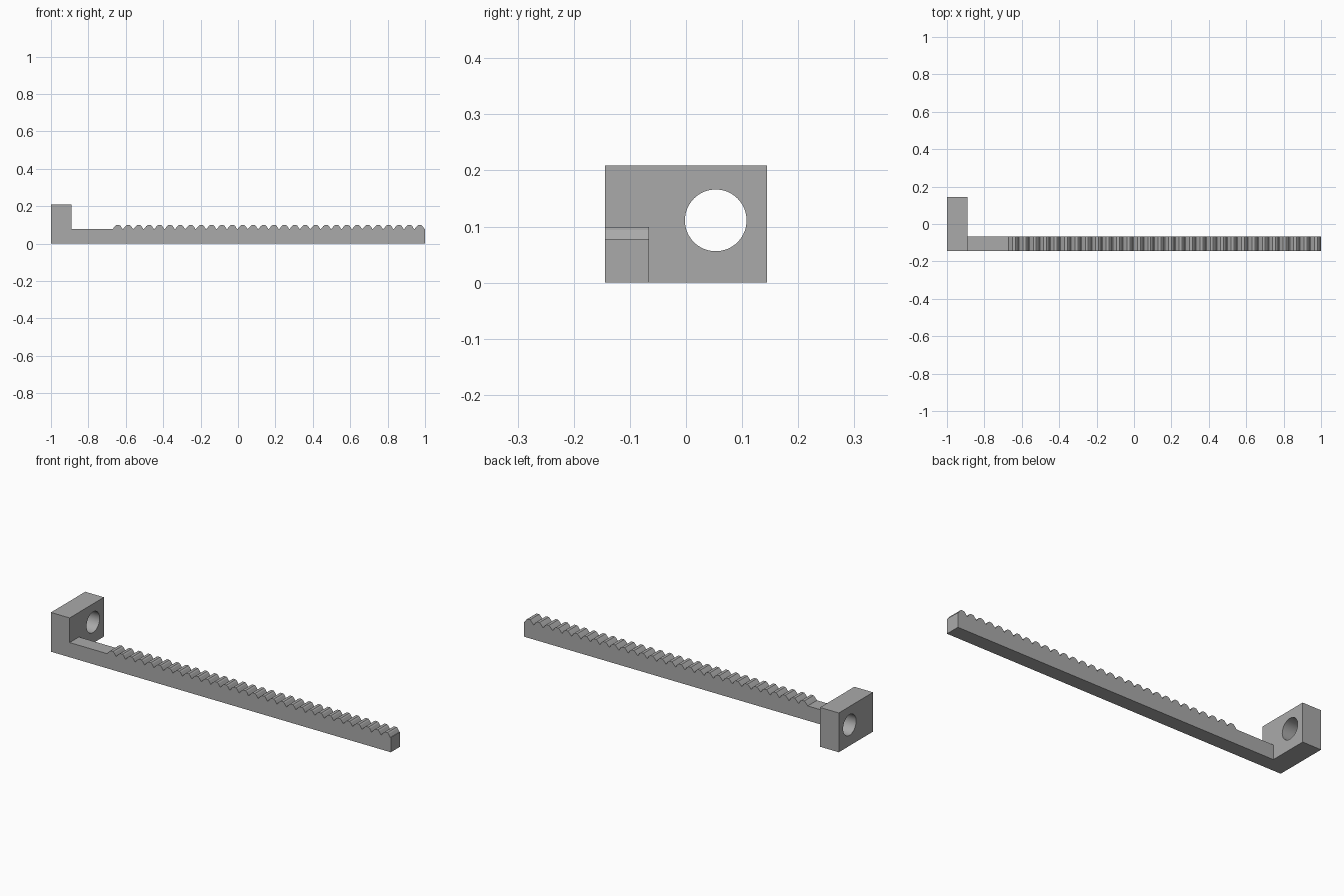
import bpy, bmesh, math
from mathutils import Matrix, Vector

cube = bpy.data.objects.get("Cube")
if cube:
    bpy.data.objects.remove(cube, do_unlink=True)

grey = bpy.data.materials.new("plain grey")
grey.use_nodes = True
colour = (0.4, 0.4, 0.4, 1)
grey.diffuse_color = colour
grey.node_tree.nodes["Principled BSDF"].inputs["Base Color"].default_value = colour

FRONT, BACK = -0.144, 0.144
BAR_BACK = -0.066
ROOT, TIP = 0.078, 0.099


def add_object(name, bm):
    bmesh.ops.recalc_face_normals(bm, faces=bm.faces)
    mesh = bpy.data.meshes.new(name)
    bm.to_mesh(mesh)
    bm.free()
    mesh.materials.append(grey)
    obj = bpy.data.objects.new(name, mesh)
    bpy.context.collection.objects.link(obj)
    return obj


def extrude_profile(name, points, y0, y1):
    bm = bmesh.new()
    face = bm.faces.new([bm.verts.new((x, y0, z)) for x, z in points])
    new = bmesh.ops.extrude_face_region(bm, geom=[face])["geom"]
    verts = [v for v in new if isinstance(v, bmesh.types.BMVert)]
    bmesh.ops.translate(bm, verts=verts, vec=Vector((0, y1 - y0, 0)))
    return add_object(name, bm)


# Toothed bar, ending inside the block
TEETH, START = 30, -0.67
pitch = (1 - START) / TEETH
tooth = [(0, 0), (0.24, 0.75), (0.36, 1), (0.64, 1), (0.76, 0.75), (0.94, 0)]
outline = [(-0.95, 0), (-0.95, ROOT)]
for i in range(TEETH):
    outline += [(START + (i + t) * pitch, ROOT + h * (TIP - ROOT)) for t, h in tooth]
outline += [(1, ROOT), (1, 0)]
rack = extrude_profile("toothed_bar", outline, FRONT, BAR_BACK)

# End block
body = extrude_profile("rack_with_end_block",
                       [(-1, 0), (-1, 0.209), (-0.89, 0.209), (-0.89, 0)], FRONT, BACK)

# Round bore through the block
bm = bmesh.new()
bmesh.ops.create_cone(bm, cap_ends=True, segments=64, radius1=0.055, radius2=0.055, depth=0.3,
                      matrix=Matrix.Translation((-0.945, 0.053, 0.111))
                      @ Matrix.Rotation(math.pi / 2, 4, 'Y'))
bore = add_object("bore_cutter", bm)

# Join the bar and cut the bore
bpy.context.view_layer.objects.active = body
body.select_set(True)
for helper, operation in ((bore, 'DIFFERENCE'), (rack, 'UNION')):
    mod = body.modifiers.new(operation.title(), 'BOOLEAN')
    mod.operation = operation
    mod.solver = 'EXACT'
    mod.object = helper
    bpy.ops.object.modifier_apply(modifier=mod.name)
    bpy.data.objects.remove(helper, do_unlink=True)

# Merge coplanar faces and smooth the bore only
bm = bmesh.new()
bm.from_mesh(body.data)
bmesh.ops.dissolve_limit(bm, angle_limit=0.01, verts=bm.verts, edges=bm.edges)
bm.to_mesh(body.data)
bm.free()
bpy.ops.object.shade_smooth_by_angle(angle=math.radians(15))
